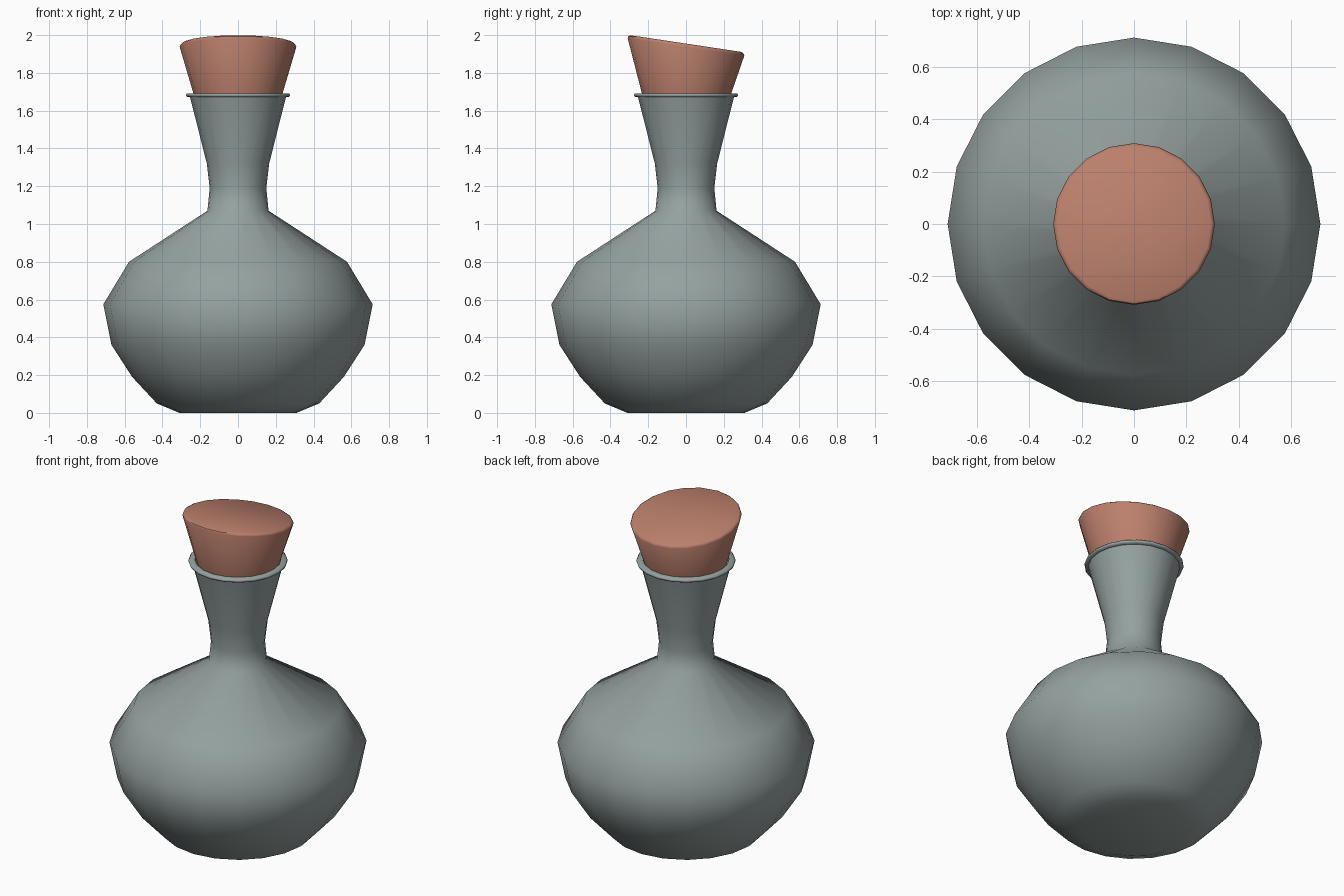
import bpy, bmesh, math

if "Cube" in bpy.data.objects:
    bpy.data.objects.remove(bpy.data.objects["Cube"])

SIDES = 20


def material(name, rgb):
    m = bpy.data.materials.new(name)
    m.diffuse_color = (*rgb, 1)
    m.use_nodes = True
    m.node_tree.nodes["Principled BSDF"].inputs["Base Color"].default_value = m.diffuse_color
    return m


def lathe(name, profile, mat, smooth_angle, tilt=None):
    """Revolve (radius, height) points around z; radius 0 makes a centre point.
    tilt gives each ring's slope of height along y."""
    bm = bmesh.new()
    rings = []
    for i, (r, z) in enumerate(profile):
        slope = tilt[i] if tilt else 0
        if r == 0:
            rings.append([bm.verts.new((0, 0, z))] * SIDES)
            continue
        ring = []
        for k in range(SIDES):
            a = math.tau * k / SIDES
            y = r * math.sin(a)
            ring.append(bm.verts.new((r * math.cos(a), y, z + slope * y)))
        rings.append(ring)
    for lo, hi in zip(rings, rings[1:]):
        for k in range(SIDES):
            n = (k + 1) % SIDES
            quad = dict.fromkeys((lo[k], lo[n], hi[n], hi[k]))
            bm.faces.new(list(quad))
    bmesh.ops.recalc_face_normals(bm, faces=bm.faces)
    mesh = bpy.data.meshes.new(name)
    bm.to_mesh(mesh)
    bm.free()
    mesh.materials.append(mat)
    ob = bpy.data.objects.new(name, mesh)
    bpy.context.collection.objects.link(ob)
    bpy.ops.object.select_all(action='DESELECT')
    ob.select_set(True)
    bpy.context.view_layer.objects.active = ob
    bpy.ops.object.shade_smooth_by_angle(angle=math.radians(smooth_angle))
    return ob


glass = material("grey_green_glass", (0.30, 0.36, 0.35))
cork = material("reddish_cork", (0.50, 0.215, 0.15))

# Flask: base, round belly, flared neck, thin lip, short inner wall
lathe("flask", [
    (0, 0), (0.31, 0), (0.43, 0.05), (0.56, 0.19), (0.67, 0.36),
    (0.713, 0.575), (0.577, 0.80), (0.162, 1.07), (0.15, 1.19),
    (0.165, 1.32), (0.254, 1.672), (0.272, 1.674), (0.276, 1.683),
    (0.270, 1.692), (0.240, 1.692), (0.225, 1.64), (0, 1.60)], glass, 62)

# Stopper: tapered cork with slanted, slightly bevelled top
S = -0.15
lathe("stopper", [
    (0, 1.62), (0.215, 1.62), (0.309, 1.938), (0.305, 1.948),
    (0.294, 1.955), (0, 1.955)], cork, 40, [0, 0, S, S, S, S])
